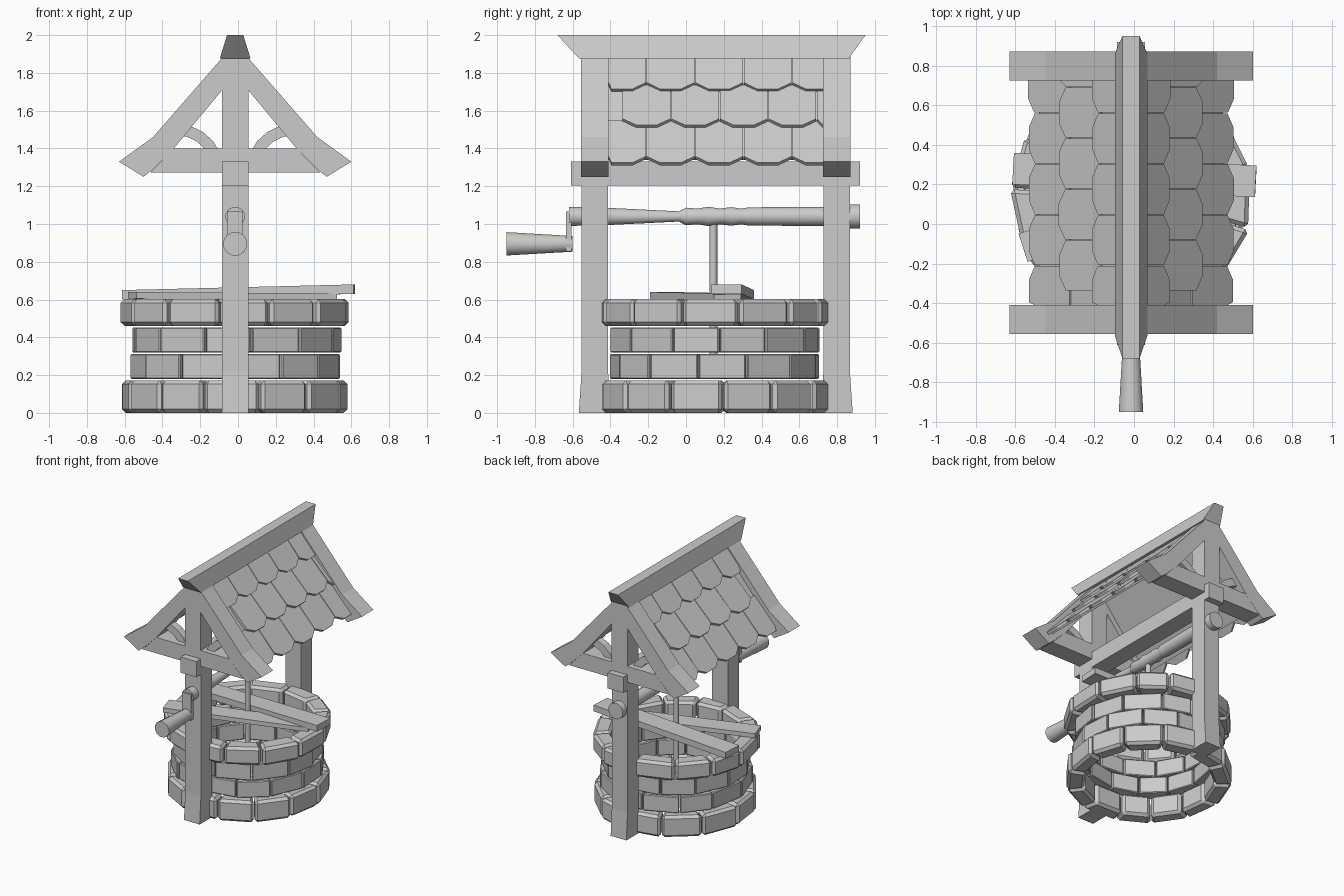
import bpy, bmesh, math, random
from mathutils import Vector, Matrix

random.seed(4)
if "Cube" in bpy.data.objects:
    bpy.data.objects.remove(bpy.data.objects["Cube"])

GREY = (0.6, 0.6, 0.6, 1)
grey = bpy.data.materials.new("plain_grey")
grey.use_nodes = True
grey.diffuse_color = GREY
grey.node_tree.nodes["Principled BSDF"].inputs["Base Color"].default_value = GREY

CX, CY = -0.015, 0.15          # well centre
FRONT, BACK = (-0.555, -0.41), (0.725, 0.87)   # depth of the two gable frames


def finish(name, bm, bevel=0, smooth=False):
    bmesh.ops.recalc_face_normals(bm, faces=bm.faces[:])
    mesh = bpy.data.meshes.new(name)
    bm.to_mesh(mesh)
    bm.free()
    mesh.materials.append(grey)
    ob = bpy.data.objects.new(name, mesh)
    bpy.context.collection.objects.link(ob)
    if bevel:
        mod = ob.modifiers.new("Bevel", "BEVEL")
        mod.width, mod.segments = bevel, 1
    if smooth:
        bpy.ops.object.select_all(action="DESELECT")
        ob.select_set(True)
        bpy.context.view_layer.objects.active = ob
        bpy.ops.object.shade_smooth_by_angle(angle=math.radians(40))
    return ob


def loft(bm, *rings):
    """Join matching closed loops of points and cap both ends."""
    loops = [[bm.verts.new(p) for p in ring] for ring in rings]
    n = len(loops[0])
    for a, b in zip(loops, loops[1:]):
        for i in range(n):
            j = (i + 1) % n
            bm.faces.new((a[i], a[j], b[j], b[i]))
    bm.faces.new(loops[0])
    bm.faces.new(loops[-1])


def rect(x, y, z, hx, hy):
    return [(x - hx, y - hy, z), (x + hx, y - hy, z), (x + hx, y + hy, z), (x - hx, y + hy, z)]


def box(name, x, y, z):
    bm = bmesh.new()
    mx, my = sum(x) / 2, sum(y) / 2
    hx, hy = (x[1] - x[0]) / 2, (y[1] - y[0]) / 2
    loft(bm, rect(mx, my, z[0], hx, hy), rect(mx, my, z[1], hx, hy))
    return finish(name, bm)


def prism(name, outline, depth, side=1):
    """Extrude an x-z outline, measured from the centre line, through y."""
    bm = bmesh.new()
    loft(bm, *[[(CX + side * x, y, z) for x, z in outline] for y in depth])
    return finish(name, bm)


def turned(name, z, profile, sides=12):
    """Round part lying along y; profile is (y, radius)."""
    bm = bmesh.new()
    angles = [math.tau * (i + 0.5) / sides for i in range(sides)]
    loft(bm, *[[(CX + r * math.cos(a), y, z + r * math.sin(a)) for a in angles]
               for y, r in profile])
    return finish(name, bm, smooth=True)


# Stone courses: bottom, top, outer radius, inner radius, edge bevel, turn
courses = [(0.0, 0.172, 0.61, 0.48, 0.02, 0.1), (0.18, 0.312, 0.565, 0.46, 0.006, 0.3),
           (0.32, 0.452, 0.56, 0.46, 0.006, 0.05), (0.46, 0.602, 0.62, 0.48, 0.02, 0.2)]
STONES = 13
for k, (z0, z1, outer, inner, bevel, turn) in enumerate(courses):
    bm = bmesh.new()
    cuts = [turn + math.tau * (i + random.uniform(-0.08, 0.08)) / STONES for i in range(STONES)]
    cuts.append(cuts[0] + math.tau)
    for a, b in zip(cuts, cuts[1:]):
        r = outer + random.uniform(-0.012, 0.004)
        a, b = a + 0.008, b - 0.008
        corners = [(inner, a), (r, a), (r, b), (inner, b)]
        loft(bm, *[[(CX + q * math.cos(t), CY + q * math.sin(t), z) for q, t in corners]
                   for z in (z0, z1)])
    finish(f"stone_course_{k + 1}", bm, bevel)

# Loose planks lying across the rim
for name, start, end, width, thick in [
        ("upper_plank", (-0.61, 0.28, 0.625), (0.615, 0.215, 0.655), 0.16, 0.05),
        ("lower_plank", (-0.56, -0.12, 0.622), (0.50, 0.22, 0.615), 0.15, 0.035)]:
    p, q = Vector(start), Vector(end)
    d = (q - p).normalized()
    across = Vector((0, 0, 1)).cross(d).normalized() * width / 2
    up = d.cross(across).normalized() * thick / 2
    bm = bmesh.new()
    loft(bm, *[[e - across - up, e + across - up, e + across + up, e - across + up]
               for e in (p, q)])
    finish(name, bm)

# Posts with slightly spread feet, gable frames and curved braces
rafter = [(0.06, 1.89), (0.435, 1.46), (0.615, 1.33), (0.485, 1.25),
          (0.44, 1.285), (0.325, 1.40), (0.06, 1.72)]
for label, depth in (("front", FRONT), ("back", BACK)):
    mid = sum(depth) / 2
    bm = bmesh.new()
    loft(bm, rect(CX, mid, 0, 0.07, 0.085), rect(CX, mid, 0.22, 0.07, 0.07),
         rect(CX, mid, 1.21, 0.07, 0.07))
    finish(f"{label}_post", bm)
    box(f"{label}_king_post", (CX - 0.07, CX + 0.07), depth, (1.33, 1.89))
    prism(f"{label}_tie_beam", [(-0.45, 1.272), (0.45, 1.272), (0.325, 1.4), (-0.325, 1.4)], depth)
    for hand, side in (("left", 1), ("right", -1)):
        prism(f"{label}_{hand}_rafter", rafter, depth, side)
        arc = [math.radians(5 + 17 * i) for i in range(6)]
        outline = [(0.31 - r * math.cos(t), 1.28 + r * math.sin(t))
                   for r, run in ((0.25, arc), (0.19, arc[::-1])) for t in run]
        prism(f"{label}_{hand}_brace", outline, (mid - 0.03, mid + 0.03), side)
box("long_beam", (CX - 0.07, CX + 0.07), (-0.61, 0.92), (1.205, 1.332))

# Ridge cap with overhanging, sloped ends
bm = bmesh.new()
loft(bm, rect(CX, 0.148, 1.875, 0.082, 0.713), rect(CX, 0.135, 2.0, 0.043, 0.815))
finish("ridge_cap", bm)

# Roof boards and three rows of clipped-corner shingles on each slope
LOW, HIGH = FRONT[1], BACK[0]
TILE = 0.257
rows = [((0.05, 1.885), (0.195, 1.715), -0.21), ((0.155, 1.735), (0.36, 1.525), -0.08),
        ((0.31, 1.55), (0.515, 1.325), -0.21)]
boards = [(0.0, 1.90), (0.30, 1.545), (0.465, 1.355), (0.45, 1.34), (0.28, 1.525), (0.0, 1.865)]
for hand, side in (("left", 1), ("right", -1)):
    prism(f"{hand}_roof_boards", boards, (LOW, HIGH), side)
    for k, (top, bottom, seam) in enumerate(rows):
        bm = bmesh.new()
        run = Vector((bottom[0] - top[0], bottom[1] - top[1]))
        inward = Vector((run.y, -run.x)).normalized() * 0.022
        corner = 1 - 0.045 / run.length
        for i in range(-1, 5):
            y = seam + i * TILE
            if y >= HIGH or y + TILE <= LOW:
                continue
            shape = [(0, 0), (1, 0), (1, corner), (0.72, 1), (0.28, 1), (0, corner)]
            lift = random.uniform(0, 0.006)
            layers = []
            for depth in (0, 1):
                ring = []
                for u, t in shape:
                    p = Vector(top) + run * t + inward * depth
                    yy = min(max(y + 0.002 + u * (TILE - 0.004), LOW), HIGH)
                    ring.append((CX + side * (p.x + lift * t), yy, p.y))
                layers.append(ring)
            loft(bm, *layers)
        finish(f"{hand}_shingle_row_{k + 1}", bm)

# Windlass: shaft, wound rope, crank and hanging rope
AXLE = 1.04
turned("windlass_shaft", AXLE, [(-0.62, 0.052), (-0.41, 0.047), (0.0, 0.026), (0.33, 0.03),
                                (0.33, 0.05), (0.86, 0.053)])
turned("shaft_end", AXLE, [(0.85, 0.065), (0.92, 0.065)])
turned("wound_rope", AXLE, [(-0.035, 0.03), (0.0, 0.048), (0.06, 0.043), (0.12, 0.053),
                            (0.18, 0.043), (0.24, 0.051), (0.29, 0.043), (0.335, 0.05)])
box("crank_arm", (CX - 0.04, CX + 0.04), (-0.635, -0.605), (0.855, 1.065))
turned("crank_handle", 0.895, [(-0.95, 0.064), (-0.6, 0.043)])
bm = bmesh.new()
bmesh.ops.create_cone(bm, cap_ends=True, segments=10, radius1=0.021, radius2=0.021, depth=0.72,
                      matrix=Matrix.Translation((CX, 0.145, 0.66)))
finish("hanging_rope", bm, smooth=True)
